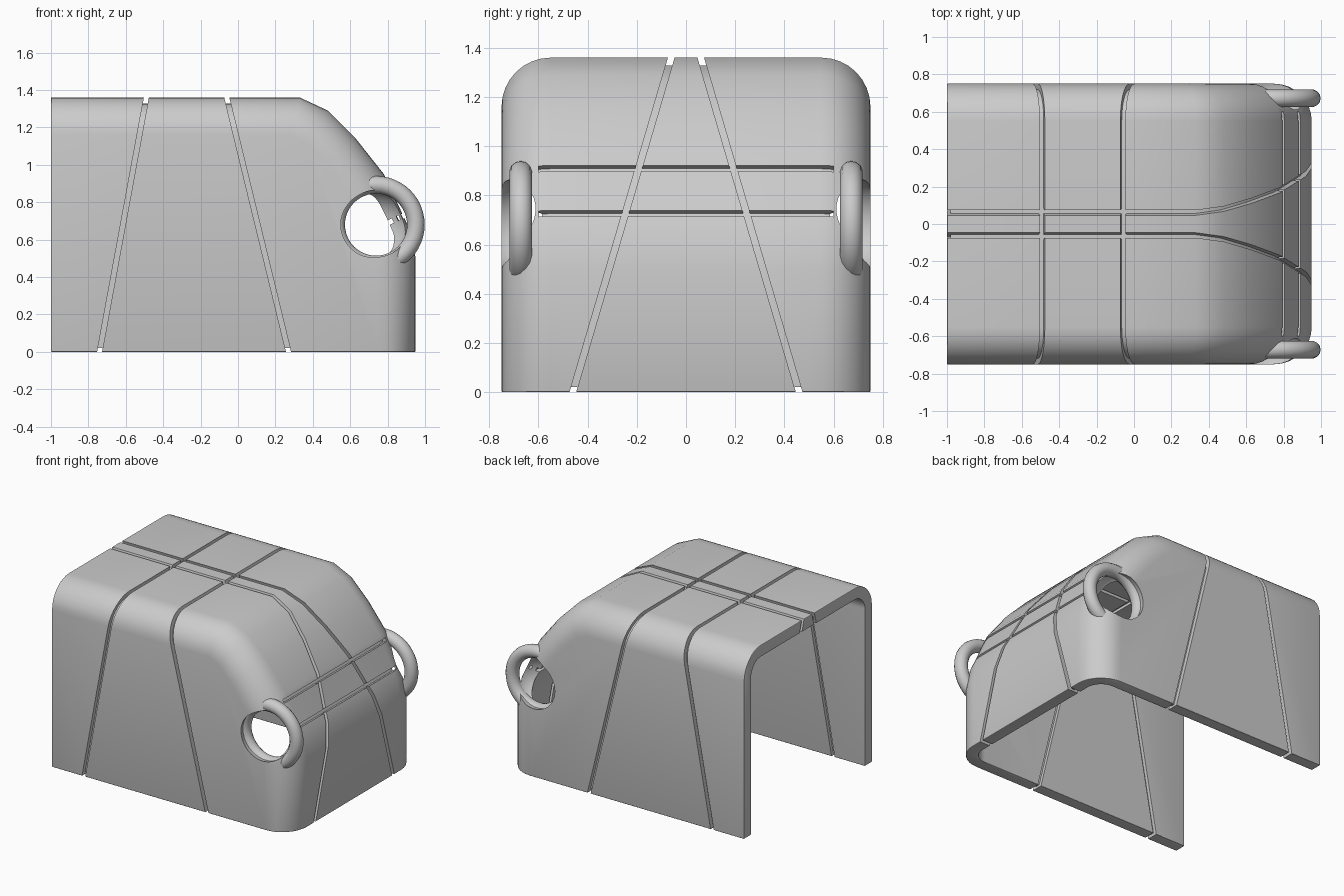
import bpy, bmesh, math
from mathutils import Vector, Matrix

if "Cube" in bpy.data.objects:
    bpy.data.objects.remove(bpy.data.objects["Cube"])

# side profile of the hood (x, z), from front foot up over the roof to the rear
PROFILE = [(.95, 0), (.95, .5), (.92, .65), (.78, .95), (.63, 1.14),
           (.48, 1.29), (.33, 1.36), (-1, 1.36)]
HALF, RADIUS, WALL = .75, .2, .085


def finish(name, bm):
    bmesh.ops.recalc_face_normals(bm, faces=bm.faces)
    me = bpy.data.meshes.new(name)
    bm.to_mesh(me)
    bm.free()
    ob = bpy.data.objects.new(name, me)
    bpy.context.collection.objects.link(ob)
    return ob


def miters():
    pts = [Vector(p) for p in PROFILE]
    norms = []
    for a, b in zip(pts, pts[1:]):
        d = (b - a).normalized()
        norms.append(Vector((-d.y, d.x)))
    out = []
    for i in range(len(pts)):
        n0, n1 = norms[max(i - 1, 0)], norms[min(i, len(norms) - 1)]
        m = (n0 + n1).normalized()
        out.append(m / m.dot(n0))
    return pts, out


def hood_solid(name, d, ext):
    """Rounded hood volume inset by d, open ends pushed out by ext."""
    pts, mit = miters()
    bm = bmesh.new()
    rings = []
    half = [math.pi / 2 * i / 8 for i in range(9)]
    stations = [(-1, t) for t in reversed(half)] + [(1, t) for t in half]
    for s, t in stations:
        y = s * (HALF - RADIUS + (RADIUS - d) * math.sin(t))
        inset = RADIUS - (RADIUS - d) * math.cos(t)
        ring = [p + m * inset for p, m in zip(pts, mit)]
        ring[0].y -= ext
        ring[-1].x -= ext
        ring.append(Vector((-1 - ext, -ext)))
        rings.append([bm.verts.new((q.x, y, q.y)) for q in ring])
    for a, b in zip(rings, rings[1:]):
        for i in range(len(a)):
            j = (i + 1) % len(a)
            bm.faces.new((a[i], a[j], b[j], b[i]))
    bm.faces.new(rings[0])
    bm.faces.new(rings[-1])
    return finish(name, bm)


def box(name, size, loc, axis='X', angle=0):
    bm = bmesh.new()
    bmesh.ops.create_cube(bm, size=1, matrix=Matrix.Translation(loc)
                          @ Matrix.Rotation(angle, 4, axis) @ Matrix.Diagonal((*size, 1)))
    return finish(name, bm)


def apply(ob, kind, **props):
    m = ob.modifiers.new(kind, kind)
    for k, v in props.items():
        setattr(m, k, v)
    bpy.context.view_layer.objects.active = ob
    bpy.ops.object.modifier_apply(modifier=m.name)


def boolean(ob, other, op='DIFFERENCE'):
    apply(ob, 'BOOLEAN', object=other, operation=op, solver='EXACT')
    bpy.data.objects.remove(other)


def shell(name, outer, inner, ext):
    ob = hood_solid(name, outer, ext)
    boolean(ob, hood_solid("core_cutter", inner, .3))
    return ob


def smooth(ob, deg):
    bpy.ops.object.select_all(action='DESELECT')
    ob.select_set(True)
    bpy.context.view_layer.objects.active = ob
    bpy.ops.object.shade_smooth_by_angle(angle=math.radians(deg))


# hood panels with a softly rounded rim
hood = shell("hood_shell", 0, WALL, 0)
apply(hood, 'BEVEL', width=.03, segments=3, limit_method='ANGLE',
      angle_limit=math.radians(60))

# seams: leaning side cuts, spreading front cuts
GAP = .026
for x0, x1 in ((-.74, -.49), (.27, -.06)):
    boolean(hood, box("side_seam_cutter", (GAP, 3, 4), ((x0 + x1) / 2, 0, .68),
                      'Y', math.atan2(x1 - x0, 1.36)))
for s in (-1, 1):
    boolean(hood, box("front_seam_cutter", (4, GAP, 4), (0, s * .26, .68),
                      'X', s * math.atan2(.4, 1.36)))
# grooves above and below the front band
for x, z in ((.82, .92), (.90, .735)):
    boolean(hood, box("band_seam_cutter", (.3, 1.2, GAP), (x, 0, z), 'Y', math.radians(-25)))

# thin liner closes the bottom of every seam
liner = shell("seam_liner", .032, .06, -.02)
boolean(hood, liner, 'UNION')

# lamp openings and lamp rings at the front corners
for s, side in ((-1, "right"), (1, "left")):
    bm = bmesh.new()
    bmesh.ops.create_uvsphere(bm, u_segments=40, v_segments=20, radius=1,
                              matrix=Matrix.Translation((.725, s * .7, .68))
                              @ Matrix.Diagonal((.185, .16, .185, 1)))
    boolean(hood, finish("lamp_cutter", bm))
    bpy.ops.mesh.primitive_torus_add(major_radius=.213, minor_radius=.047,
                                     major_segments=48, minor_segments=14,
                                     location=(.738, s * .672, .68),
                                     rotation=(math.pi / 2, 0, 0))
    ring = bpy.context.object
    ring.name = "lamp_ring_" + side
    smooth(ring, 60)
smooth(hood, 30)
